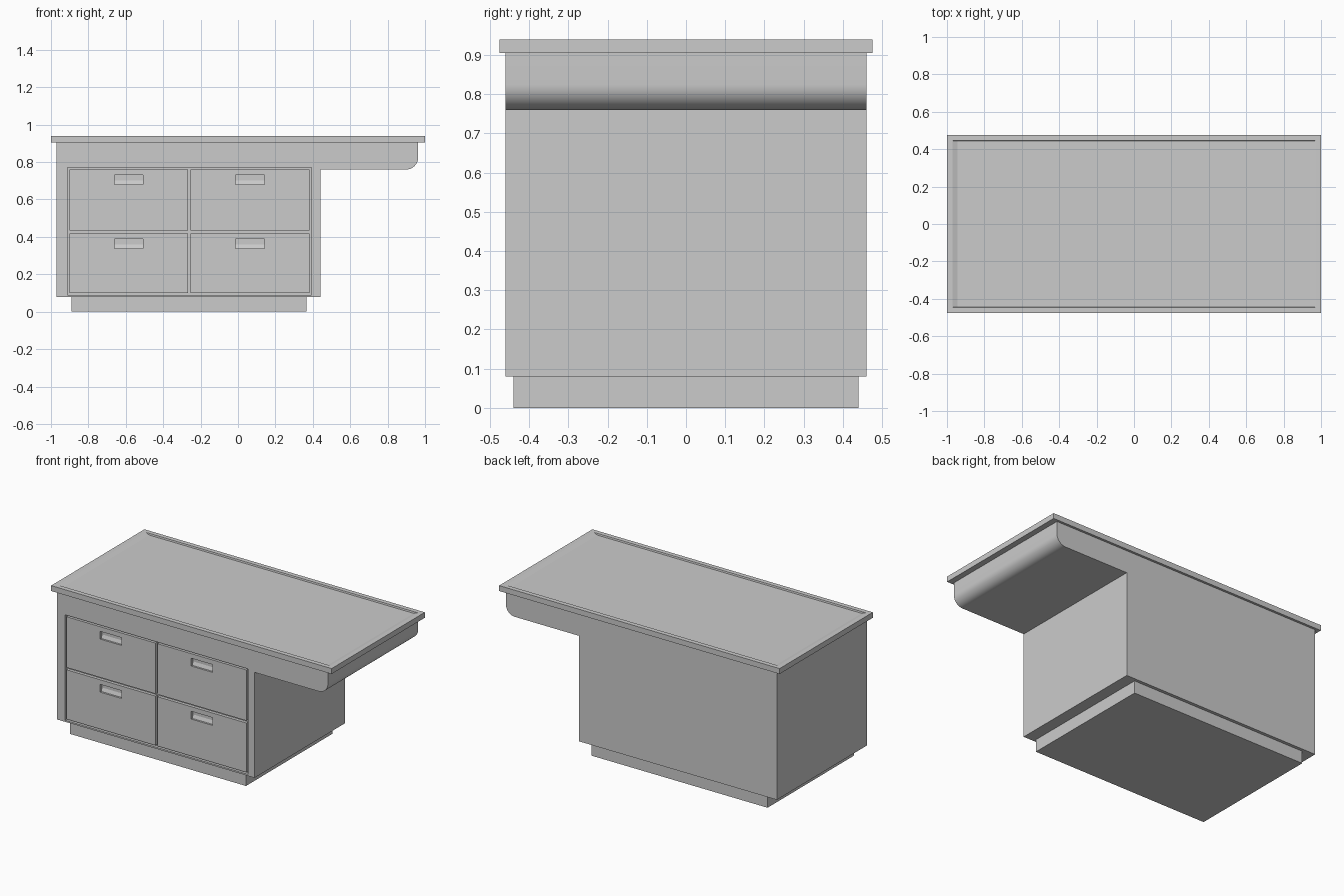
import bpy, bmesh, math

if "Cube" in bpy.data.objects:
    bpy.data.objects.remove(bpy.data.objects["Cube"])


def finish(bm, name):
    bmesh.ops.recalc_face_normals(bm, faces=bm.faces)
    mesh = bpy.data.meshes.new(name)
    bm.to_mesh(mesh)
    bm.free()
    obj = bpy.data.objects.new(name, mesh)
    bpy.context.collection.objects.link(obj)
    return obj


def box_bm(x, y, z):
    bm = bmesh.new()
    bmesh.ops.create_cube(bm, size=1)
    for v in bm.verts:
        v.co = [lo + (c + 0.5) * (hi - lo) for c, (lo, hi) in zip(v.co, (x, y, z))]
    return bm


def box(name, x, y, z):
    return finish(box_bm(x, y, z), name)


def cut(obj, cutter):
    mod = obj.modifiers.new("cut", 'BOOLEAN')
    mod.operation = 'DIFFERENCE'
    mod.solver = 'EXACT'
    mod.object = cutter
    bpy.context.view_layer.objects.active = obj
    bpy.ops.object.modifier_apply(modifier=mod.name)
    bpy.data.objects.remove(cutter)


FRONT = -0.46

# plinth
box("plinth", (-0.89, 0.365), (-0.44, 0.44), (0, 0.08))

# cabinet body with overhanging arm, rounded at its lower corner
r = 0.065
profile = [(-0.97, 0.08), (0.44, 0.08), (0.44, 0.76)]
for i in range(13):
    a = -math.pi / 2 + i * math.pi / 24
    profile.append((0.963 - r + r * math.cos(a), 0.76 + r + r * math.sin(a)))
profile += [(0.963, 0.905), (-0.97, 0.905)]
bm = bmesh.new()
face = bm.faces.new([bm.verts.new((x, FRONT, z)) for x, z in profile])
ext = bmesh.ops.extrude_face_region(bm, geom=[face])
for v in ext["geom"]:
    if isinstance(v, bmesh.types.BMVert):
        v.co.y = -FRONT
body = finish(bm, "cabinet_body")

# drawer opening
cut(body, box("opening_cutter", (-0.912, 0.392), (-0.6, FRONT + 0.02), (0.09, 0.77)))
bpy.ops.object.select_all(action='DESELECT')
body.select_set(True)
bpy.context.view_layer.objects.active = body
bpy.ops.object.shade_smooth_by_angle(angle=math.radians(30))

# flush drawer fronts with slanted finger pulls
for col, (x0, x1) in (("left", (-0.902, -0.267)), ("right", (-0.253, 0.382))):
    for row, (z0, z1) in (("lower", (0.10, 0.418)), ("upper", (0.433, 0.76))):
        drawer = box(f"{col}_{row}_drawer", (x0, x1), (FRONT, -0.40), (z0, z1))
        cx, top = (x0 + x1) / 2, z1 - 0.03
        pull = box_bm((cx - 0.077, cx + 0.077), (-0.5, FRONT + 0.03), (top - 0.05, top))
        for v in pull.verts:
            if v.co.y > FRONT and v.co.z < top - 0.02:
                v.co.y = FRONT + 0.012
        cut(drawer, finish(pull, "pull_cutter"))

# countertop with shallow recessed surface
bm = box_bm((-1, 1), (-0.475, 0.475), (0.905, 0.94))
bm.normal_update()
top_face = max(bm.faces, key=lambda f: f.calc_center_median().z)
bmesh.ops.inset_region(bm, faces=[top_face], thickness=0.042)
bmesh.ops.inset_region(bm, faces=[top_face], thickness=0.003, depth=-0.01)
for v in top_face.verts:
    v.co.x *= 0.943 / abs(v.co.x)
finish(bm, "countertop")
